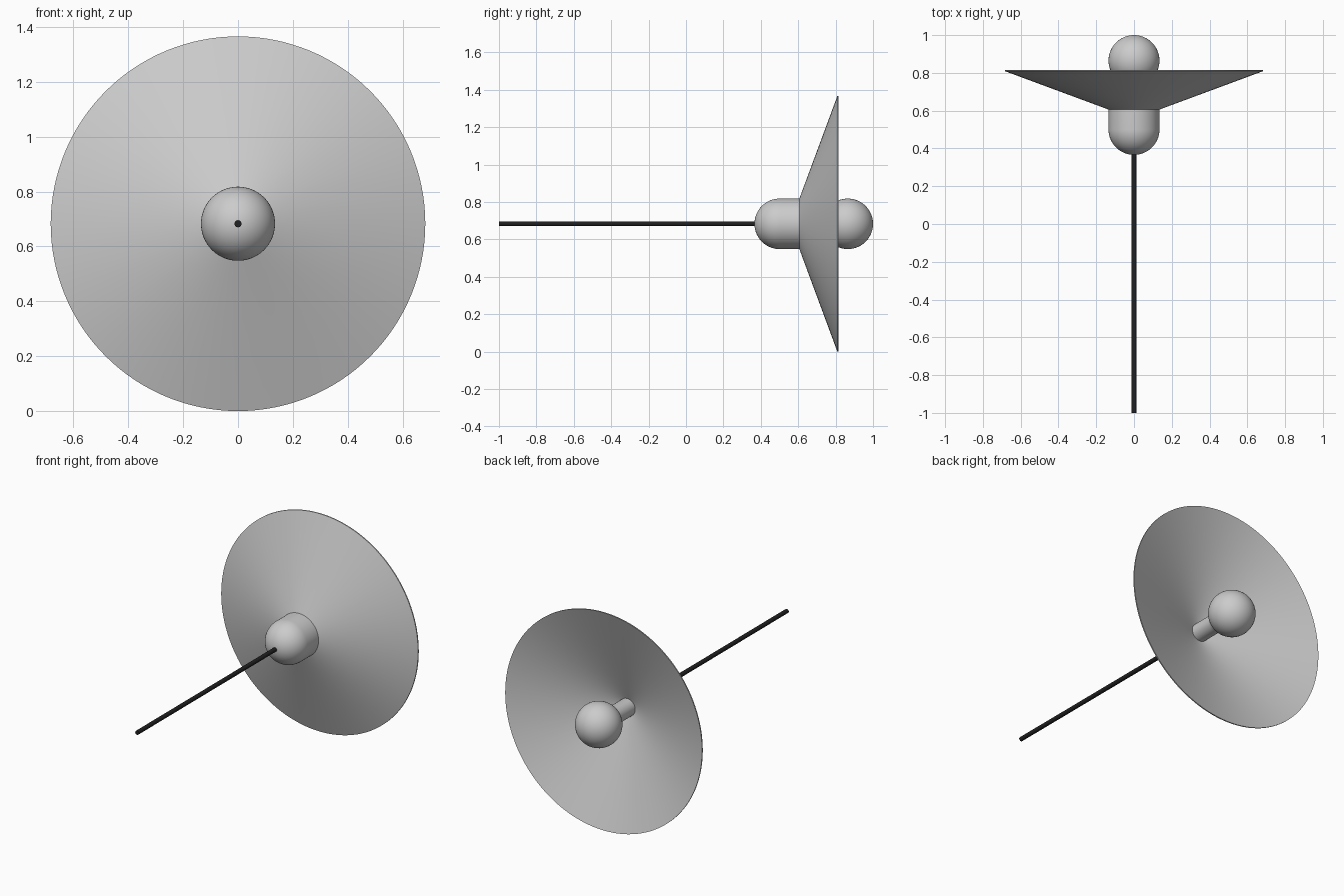
import bpy, math
from math import sin, cos, pi

if "Cube" in bpy.data.objects:
    bpy.data.objects.remove(bpy.data.objects["Cube"])

AXIS_Z = 0.683   # height of the lamp's horizontal axis


def lathe(name, profile, segments=96, closed=False, angle=35):
    """Revolve (radius, y) points about the lamp axis, which runs along y."""
    verts, faces, rings = [], [], []
    for r, y in profile:
        start = len(verts)
        if r < 1e-5:
            verts.append((0, y, AXIS_Z))
            rings.append([start] * segments)
        else:
            for i in range(segments):
                a = 2 * pi * i / segments
                verts.append((r * cos(a), y, AXIS_Z + r * sin(a)))
            rings.append(list(range(start, start + segments)))
    pairs = list(zip(rings, rings[1:])) + ([(rings[-1], rings[0])] if closed else [])
    for a, b in pairs:
        for i in range(segments):
            j = (i + 1) % segments
            quad = (a[i], b[i], b[j], a[j])
            faces.append(tuple(dict.fromkeys(quad)))
    mesh = bpy.data.meshes.new(name)
    mesh.from_pydata(verts, [], faces)
    obj = bpy.data.objects.new(name, mesh)
    bpy.context.collection.objects.link(obj)
    bpy.ops.object.select_all(action='DESELECT')
    obj.select_set(True)
    bpy.context.view_layer.objects.active = obj
    bpy.ops.object.mode_set(mode='EDIT')
    bpy.ops.mesh.select_all(action='SELECT')
    bpy.ops.mesh.normals_make_consistent(inside=False)
    bpy.ops.object.mode_set(mode='OBJECT')
    bpy.ops.object.shade_smooth_by_angle(angle=math.radians(angle))
    return obj


def arc(r, y, a0, a1, n):
    """Arc of (radius, y) points; angle 0 lies on the axis toward -y."""
    return [(r * sin(a0 + (a1 - a0) * i / n), y - r * cos(a0 + (a1 - a0) * i / n))
            for i in range(n + 1)]


# thin conical shade, running in to the bulb neck
lathe("shade", [(0.05, 0.572), (0.135, 0.606), (0.683, 0.809),
                (0.683, 0.816), (0.135, 0.613), (0.05, 0.58)], 128, closed=True)

# domed socket cover
lathe("socket_cover", arc(0.135, 0.501, 0, pi / 2, 20) + [(0.135, 0.61)])

# round bulb with its narrow neck
neck_r, bulb_r, bulb_y = 0.055, 0.135, 0.865
start = math.asin(0.062 / bulb_r)
lathe("bulb", [(0, 0.57), (neck_r, 0.57), (neck_r, 0.72), (0.057, 0.735)]
      + arc(bulb_r, bulb_y, start, pi, 32), 64)

# hanging cable
black = bpy.data.materials.new("cable_black")
black.diffuse_color = (0.015, 0.015, 0.015, 1)
black.use_nodes = True
black.node_tree.nodes["Principled BSDF"].inputs["Base Color"].default_value = black.diffuse_color
cable = lathe("cable", [(0, -1), (0.013, -1), (0.013, 0.38), (0, 0.38)], 24)
cable.data.materials.append(black)
